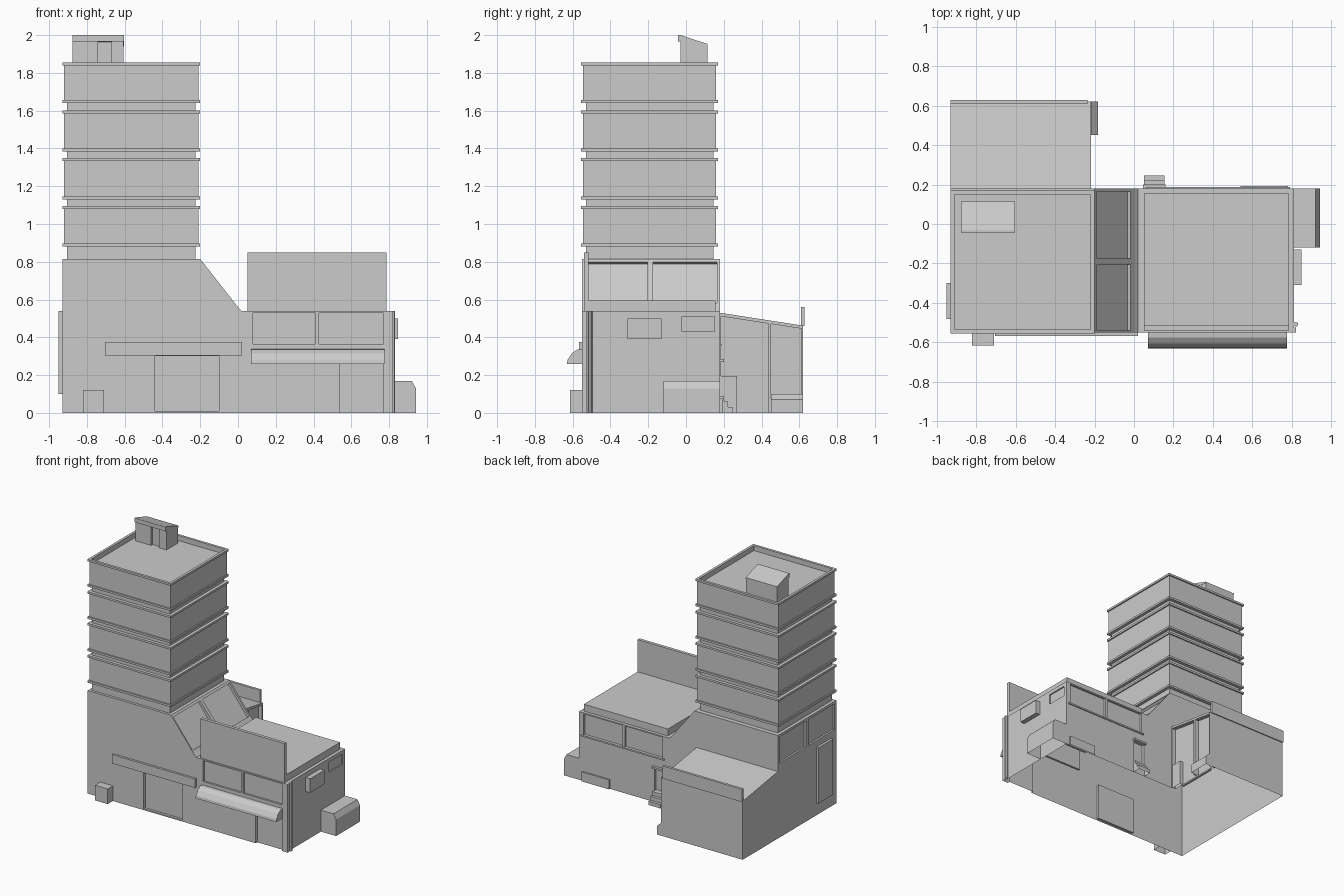
import bpy, bmesh, math
from mathutils import Vector

if "Cube" in bpy.data.objects:
    bpy.data.objects.remove(bpy.data.objects["Cube"])


def prism(name, pts, axis, a, b, open_bottom=True):
    """Extrude a 2D profile along x (pts are y,z), y (pts are x,z) or z (pts are x,y)."""
    put = {'x': lambda p, t: (t, p[0], p[1]),
           'y': lambda p, t: (p[0], t, p[1]),
           'z': lambda p, t: (p[0], p[1], t)}[axis]
    bm = bmesh.new()
    r0 = [bm.verts.new(put(p, a)) for p in pts]
    r1 = [bm.verts.new(put(p, b)) for p in pts]
    n = len(pts)
    bm.faces.new(r0)
    bm.faces.new(r1)
    for i in range(n):
        bm.faces.new((r0[i], r0[(i + 1) % n], r1[(i + 1) % n], r1[i]))
    bmesh.ops.recalc_face_normals(bm, faces=bm.faces[:])
    if open_bottom:
        remove_floor(bm)
    return to_object(name, bm)


def remove_floor(bm):
    low = [f for f in bm.faces if all(abs(v.co.z) < 1e-4 for v in f.verts)]
    bmesh.ops.delete(bm, geom=low, context='FACES')


def to_object(name, bm):
    me = bpy.data.meshes.new(name)
    bm.to_mesh(me)
    bm.free()
    ob = bpy.data.objects.new(name, me)
    bpy.context.collection.objects.link(ob)
    return ob


def box(name, x0, x1, y0, y1, z0, z1, open_bottom=True):
    return prism(name, [(x0, y0), (x1, y0), (x1, y1), (x0, y1)], 'z', z0, z1, open_bottom)


def boolean(target, other, op):
    m = target.modifiers.new("cut", 'BOOLEAN')
    m.operation, m.object, m.solver = op, other, 'EXACT'
    me = bpy.data.meshes.new_from_object(
        target.evaluated_get(bpy.context.evaluated_depsgraph_get()))
    target.modifiers.clear()
    target.data = me
    bpy.data.objects.remove(other)


# Main shell: tall base, sloped glazing shoulder and low shop in one profile
L, R, F, B = -0.93, 0.81, -0.55, 0.18
body = prism("building_body", [(L, 0), (R, 0), (R, 0.54), (0.02, 0.54), (0, 0.56),
                               (-0.2, 0.815), (L, 0.815)], 'y', F, B, False)
# Rear wing with lean-to roof
wing = prism("wing", [(0.1, 0), (0.62, 0), (0.62, 0.462), (B, 0.53), (0.1, 0.53)],
             'x', L, -0.217, False)
boolean(body, wing, 'UNION')

# Recessed openings
cuts = []
def cut(*v):
    cuts.append(box("cutter", *v, False))

for x0, x1 in ((0.08, 0.41), (0.43, 0.77)):          # shop windows front and back
    cut(x0, x1, F - 0.1, F + 0.015, 0.365, 0.53)
    cut(x0, x1, B - 0.015, B + 0.1, 0.365, 0.53)
cut(-0.44, -0.1, F - 0.1, F + 0.02, 0.01, 0.3)       # main entrance
cut(0.54, 0.77, F - 0.1, F + 0.02, -0.1, 0.3)        # shop door
cut(0.055, 0.15, B - 0.02, B + 0.1, 0.09, 0.27)      # back door
cut(R - 0.01, R + 0.1, -0.02, 0.15, 0.43, 0.51)      # side window
for y0, y1 in ((-0.53, -0.205), (-0.17, 0.16)):      # upper left windows
    cut(L - 0.1, L + 0.015, y0, y1, 0.59, 0.795)
for y0, y1, z0 in ((0.185, 0.435, -0.1), (0.45, 0.612, -0.1)):   # wing side bays
    top = lambda y: 0.53 - 0.153 * (y - B) - 0.018
    cuts.append(prism("cutter", [(y0, z0), (y1, z0), (y1, top(y1)), (y0, top(y0))],
                      'x', -0.25, -0.1, False))
d, n = Vector((0.617, -0.787)), Vector((0.787, 0.617))
p = Vector((-0.2, 0.815))
for y0, y1 in ((-0.54, -0.205), (-0.175, 0.165)):    # sloped skylights
    quad = [p + d * 0.02 - n * 0.02, p + d * 0.295 - n * 0.02,
            p + d * 0.295 + n * 0.1, p + d * 0.02 + n * 0.1]
    cuts.append(prism("cutter", quad, 'y', y0, y1, False))
for c in cuts:
    boolean(body, c, 'DIFFERENCE')
bm = bmesh.new()
bm.from_mesh(body.data)
remove_floor(bm)
bm.to_mesh(body.data)
bm.free()

# Tower: stacked square rings with trims, recessed bands, parapet and sunken deck
rings = [(0.81, 0.025)]
for lo, hi in ((0.88, 1.095), (1.13, 1.35), (1.385, 1.6), (1.64, 1.855)):
    t = 0.016
    rings += [(lo, 0.025), (lo, 0), (lo + t, 0), (lo + t, 0.01),
              (hi - t, 0.01), (hi - t, 0), (hi, 0)]
    if hi < 1.8:
        rings.append((hi, 0.025))
rings += [(1.855, 0.02), (1.815, 0.02)]
bm = bmesh.new()
prev = None
for z, i in rings:
    ring = [bm.verts.new((x, y, z)) for x, y in
            ((L + i, -0.555 + i), (-0.2 - i, -0.555 + i), (-0.2 - i, 0.17 - i), (L + i, 0.17 - i))]
    if prev:
        for k in range(4):
            bm.faces.new((prev[k], prev[(k + 1) % 4], ring[(k + 1) % 4], ring[k]))
    prev = ring
bm.faces.new(prev)
to_object("tower", bm)

# Roof hut with open doorway and sloped roof
prism("hut", [(-0.012, 1.815), (0.115, 1.815), (0.115, 1.945), (-0.012, 1.98)], 'x', -0.875, -0.605)
for x0, x1 in ((-0.875, -0.74), (-0.67, -0.605)):
    box("hut_jamb", x0, x1, -0.03, -0.012, 1.815, 1.97)
prism("hut_roof", [(-0.042, 1.967), (-0.03, 1.967), (0.115, 1.94), (0.115, 1.953),
                   (-0.03, 2.0), (-0.042, 2.0)], 'x', -0.877, -0.603)

# Shop roof and sign board
box("shop_roof", 0.05, 0.785, -0.54, 0.155, 0.535, 0.595)
box("sign_board", 0.05, 0.785, -0.54, -0.515, 0.59, 0.85)

# Awning over the shop front
prism("awning", [(F, 0.26), (-0.63, 0.26), (-0.627, 0.28), (-0.605, 0.315),
                 (-0.575, 0.335), (F, 0.337)], 'x', 0.07, 0.775)

# Entrance canopy, front planter and left wall panel
box("entrance_canopy", -0.705, 0.02, -0.567, F, 0.305, 0.375)
box("front_box", -0.82, -0.71, -0.615, F, 0, 0.12)
box("left_panel", -0.95, L, -0.48, -0.3, 0.1, 0.54)

# Right side: annex, wall unit and downpipe
prism("side_annex", [(R, 0), (0.942, 0), (0.942, 0.13), (0.92, 0.17), (R, 0.17)], 'y', -0.12, B)
box("wall_unit", R, 0.848, -0.31, -0.13, 0.39, 0.5)
pipe = [(0.82 + 0.012 * math.cos(a * math.pi / 4), -0.508 + 0.012 * math.sin(a * math.pi / 4))
        for a in range(8)]
prism("downpipe", pipe, 'z', 0, 0.54)
box("corner_strip", R, 0.82, F, -0.525, 0, 0.54)

# Rear: steps, door hood and low vent
prism("back_steps", [(B, 0), (0.245, 0), (0.245, 0.03), (0.222, 0.03), (0.222, 0.06),
                     (0.2, 0.06), (0.2, 0.09), (B, 0.09)], 'x', 0.05, 0.155)
box("door_hood", 0.045, 0.16, B, 0.2, 0.27, 0.285)
box("back_sill", 0.06, 0.79, B, 0.188, 0.353, 0.365)
box("back_vent", 0.54, 0.78, B, 0.192, 0, 0.075)

# Wing: parapet, inner box and low side planter
box("wing_parapet", L, -0.235, 0.608, 0.628, 0.46, 0.56)
box("wing_locker", -0.25, -0.222, 0.185, 0.27, 0, 0.195)
prism("wing_planter", [(-0.25, 0), (-0.182, 0), (-0.182, 0.07), (-0.215, 0.1), (-0.25, 0.1)],
      'y', 0.45, 0.62)
